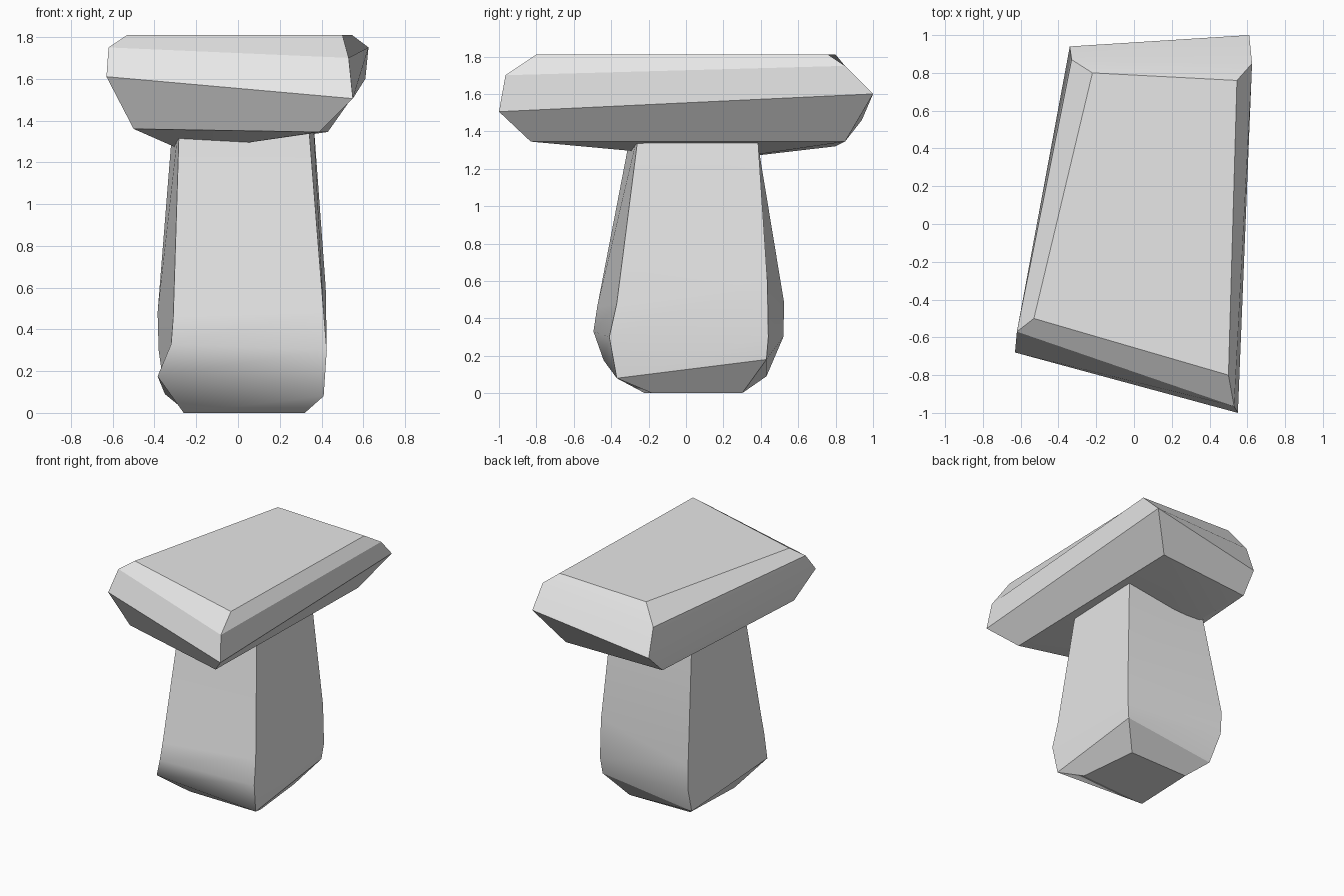
import bpy
import bmesh
import math

# Remove the default object
default_cube = bpy.data.objects.get("Cube")
if default_cube:
    bpy.data.objects.remove(default_cube, do_unlink=True)


def make_material(name, colour):
    material = bpy.data.materials.new(name)
    material.use_nodes = True
    material.diffuse_color = colour
    shader = material.node_tree.nodes["Principled BSDF"]
    shader.inputs["Base Color"].default_value = colour
    shader.inputs["Roughness"].default_value = 0.8
    return material


def loft(name, sections, material, bottom_tip=None, soft_front=False):
    """Skin four-cornered sections, listed from bottom to top, into a closed solid.

    Every section runs front left, back left, back right, front right.
    """
    bm = bmesh.new()
    rings = [[bm.verts.new(corner) for corner in section] for section in sections]
    for lower, upper in zip(rings, rings[1:]):
        for i in range(len(lower)):
            j = (i + 1) % len(lower)
            bm.faces.new((lower[i], lower[j], upper[j], upper[i]))
    bm.faces.new(rings[-1])

    # Underside: flat, or drawn down to a tip
    base = rings[0]
    if bottom_tip:
        tip = bm.verts.new(bottom_tip)
        for i in range(len(base)):
            bm.faces.new((base[(i + 1) % len(base)], base[i], tip))
    else:
        bm.faces.new(list(reversed(base)))
    bmesh.ops.recalc_face_normals(bm, faces=bm.faces[:])

    # Smooth shading with hard creases
    for face in bm.faces:
        face.smooth = True
        face.material_index = 0
    for edge in bm.edges:
        edge.smooth = edge.calc_face_angle(math.pi) < math.radians(20)
    if soft_front:
        # The front rolls softly under towards the foot
        for ring in rings[1:-1]:
            front_edge = bm.edges.get((ring[0], ring[-1]))
            front_edge.smooth = True

    mesh = bpy.data.meshes.new(name)
    bm.to_mesh(mesh)
    bm.free()
    mesh.materials.append(material)
    obj = bpy.data.objects.new(name, mesh)
    bpy.context.scene.collection.objects.link(obj)
    return obj


stone_grey = make_material("stone_grey", (0.8, 0.8, 0.8, 1))

# Stem: foot, bevel, belly, shoulder, neck
foot = [(.32, -.18, 0), (.27, .3, 0), (-.24, .29, 0), (-.26, -.22, 0)]
bevel = [(.41, -.37, .08), (.41, .43, .18), (-.35, .43, .09), (-.385, -.44, .175)]
belly = [(.425, -.41, .3), (.425, .44, .3), (-.38, .52, .3), (-.32, -.495, .33)]
shoulder = [(.41, -.37, .48), (.42, .435, .6), (-.385, .525, .48), (-.31, -.475, .46)]
neck = [(.335, -.25, 1.42), (.36, .38, 1.42), (-.31, .37, 1.42), (-.28, -.29, 1.42)]
loft("stem", [foot, bevel, belly, shoulder, neck], stone_grey, soft_front=True)

# Cap: chamfered slanted slab, sagging slightly over the stem
underside = [(.39, -.83, 1.345), (.43, .85, 1.345), (-.36, .8, 1.32), (-.5, -.6, 1.36)]
rim = [(.55, -1, 1.505), (.61, 1, 1.6), (-.34, .94, 1.46), (-.63, -.68, 1.61)]
upper_rim = [(.53, -.965, 1.7), (.625, .85, 1.75), (-.33, .87, 1.67), (-.62, -.57, 1.75)]
top = [(.5, -.8, 1.81), (.545, .76, 1.81), (-.22, .8, 1.81), (-.53, -.5, 1.81)]
loft("cap", [underside, rim, upper_rim, top], stone_grey, bottom_tip=(-.25, .2, 1.25))
